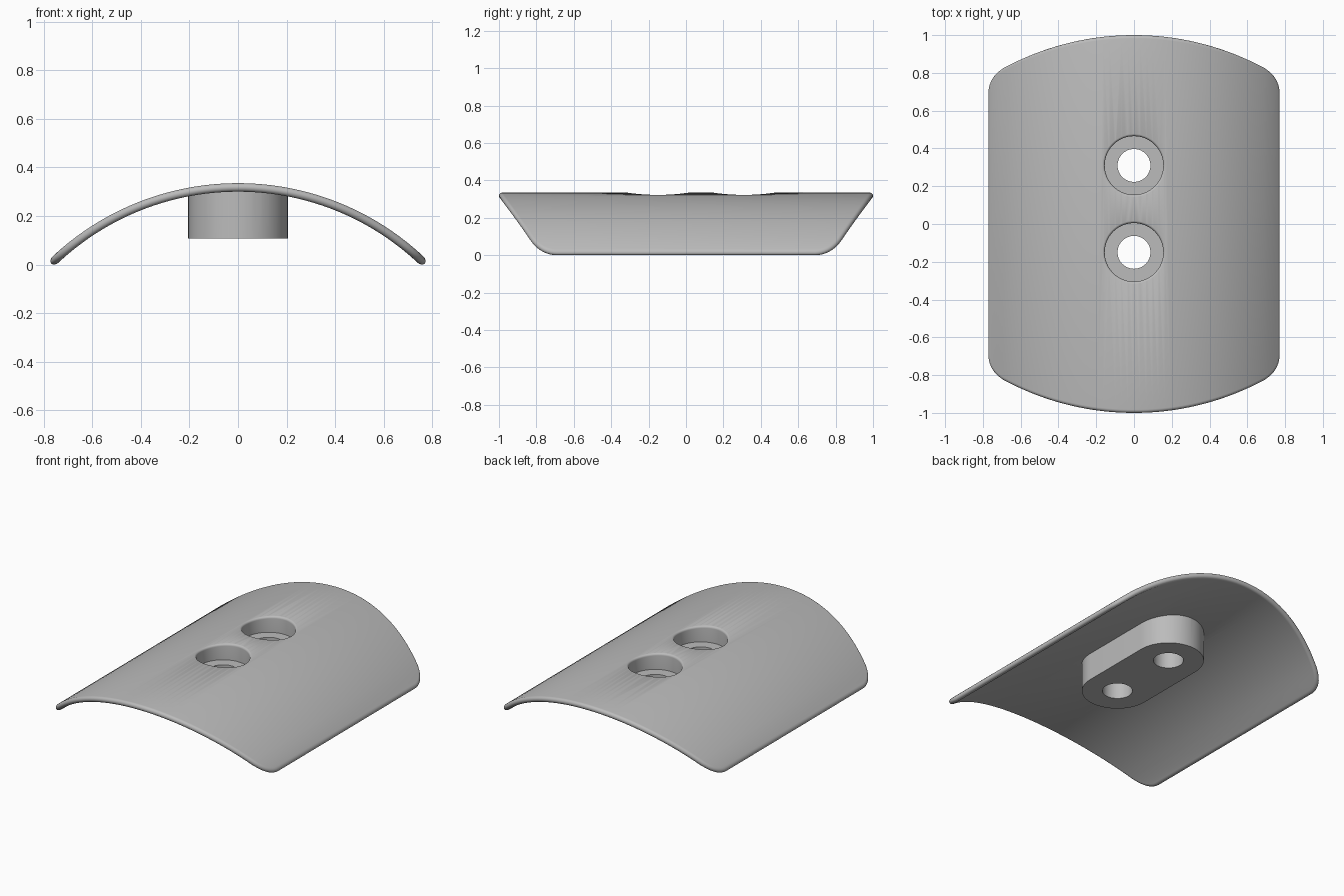
import bpy, bmesh, math
from math import sin, cos, pi

cube = bpy.data.objects.get("Cube")
if cube:
    bpy.data.objects.remove(cube, do_unlink=True)

grey = bpy.data.materials.new("plain grey")
grey.use_nodes = True
grey.diffuse_color = (0.5, 0.5, 0.5, 1)
grey.node_tree.nodes["Principled BSDF"].inputs["Base Color"].default_value = (0.5, 0.5, 0.5, 1)

TOP, RADIUS, HALF_T = 0.335, 1.115, 0.0175      # crown height, bend radius, half thickness
MID = RADIUS - HALF_T
END_R, CORNER_R = 1.45, 0.154                   # plan radii of end arcs and corners
CORNER_X, CORNER_Y = 0.768 - CORNER_R, 0.69
HOLES = (0.31, -0.15)
BORE, DRILL, FILLET, FLOOR = 0.155, 0.087, 0.015, 0.23


def make_object(name, bm):
    bmesh.ops.recalc_face_normals(bm, faces=bm.faces)
    mesh = bpy.data.meshes.new(name)
    bm.to_mesh(mesh)
    bm.free()
    mesh.materials.append(grey)
    obj = bpy.data.objects.new(name, mesh)
    bpy.context.collection.objects.link(obj)
    return obj


def bridge(bm, a, b):
    n = len(a)
    for i in range(n):
        j = (i + 1) % n
        bm.faces.new((a[i], a[j], b[j], b[i]))


def combine(target, tool, operation):
    mod = target.modifiers.new(operation, 'BOOLEAN')
    mod.operation, mod.solver, mod.object = operation, 'EXACT', tool
    bpy.context.view_layer.objects.active = target
    bpy.ops.object.modifier_apply(modifier=mod.name)
    bpy.data.objects.remove(tool, do_unlink=True)


def surface_z(x):
    return TOP - RADIUS + math.sqrt(RADIUS ** 2 - x * x)


# Plan outline of one end, moved inward by an inset
phi0 = math.atan2(CORNER_X, CORNER_Y - 1 + END_R)
corner = [phi0 + (pi / 2 - phi0) * i / 10 for i in range(1, 11)]
sweep = [-p for p in reversed(corner)]
sweep += [-phi0 + 2 * phi0 * i / 44 for i in range(45)] + corner


def end_outline(inset):
    pts = []
    for p in sweep:
        if abs(p) <= phi0 + 1e-6:
            pts.append(((END_R - inset) * sin(p), 1 - END_R + (END_R - inset) * cos(p)))
        else:
            side = math.copysign(CORNER_X, p)
            pts.append((side + (CORNER_R - inset) * sin(p), CORNER_Y + (CORNER_R - inset) * cos(p)))
    return pts


# Curved plate: stacked outlines form the rounded rim, strips close both faces
bm = bmesh.new()
layers = []
for k in range(9):
    a = -pi / 2 + pi * k / 8
    half = end_outline(HALF_T * (1 - cos(a)))
    rad = MID + HALF_T * sin(a)
    loop = []
    for x, y in half + [(x, -y) for x, y in reversed(half)]:
        t = math.asin(x / MID)
        loop.append(bm.verts.new((rad * sin(t), y, TOP - RADIUS + rad * cos(t))))
    layers.append(loop)
for lower, upper in zip(layers, layers[1:]):
    bridge(bm, lower, upper)
for loop in (layers[0], layers[-1]):
    n = len(loop)
    for i in range(n // 2 - 1):
        bm.faces.new((loop[i], loop[i + 1], loop[n - 2 - i], loop[n - 1 - i]))
plate = make_object("curved_plate_with_boss", bm)

# Slot-shaped boss beneath the plate
bm = bmesh.new()
rings = []
for z in (0.107, 0.306):
    ring = []
    for cy, start in ((HOLES[0], 0), (HOLES[1], pi)):
        for i in range(33):
            a = start + pi * i / 32
            ring.append(bm.verts.new((0.205 * cos(a), cy + 0.205 * sin(a), z)))
    bm.faces.new(ring)
    rings.append(ring)
bridge(bm, *rings)
combine(plate, make_object("boss", bm), 'UNION')

# Stepped holes with a softened lip that follows the plate
for cy in HOLES:
    bm = bmesh.new()
    profile = [(DRILL, 0, False), (DRILL, FLOOR, False), (BORE, FLOOR, False)]
    for i in range(7):
        b = pi / 2 * i / 6
        profile.append((BORE + FILLET * (1 - cos(b)), FILLET * (sin(b) - 1) + 0.0005, True))
    profile.append((BORE + FILLET, 0.1, True))
    rings = []
    for r, z, follow in profile:
        ring = []
        for i in range(64):
            a = 2 * pi * i / 64
            x = r * cos(a)
            ring.append(bm.verts.new((x, cy + r * sin(a), z + (surface_z(x) if follow else 0))))
        rings.append(ring)
    for lower, upper in zip(rings, rings[1:]):
        bridge(bm, lower, upper)
    bm.faces.new(rings[0])
    # fan cap, since the last ring is not flat
    hub = bm.verts.new((0, cy, TOP + 0.1))
    for i in range(64):
        bm.faces.new((rings[-1][i], rings[-1][(i + 1) % 64], hub))
    combine(plate, make_object("hole_cutter", bm), 'DIFFERENCE')

# Smooth shading with crisp edges
bpy.ops.object.select_all(action='DESELECT')
plate.select_set(True)
bpy.context.view_layer.objects.active = plate
bpy.ops.object.shade_smooth_by_angle(angle=math.radians(35))
